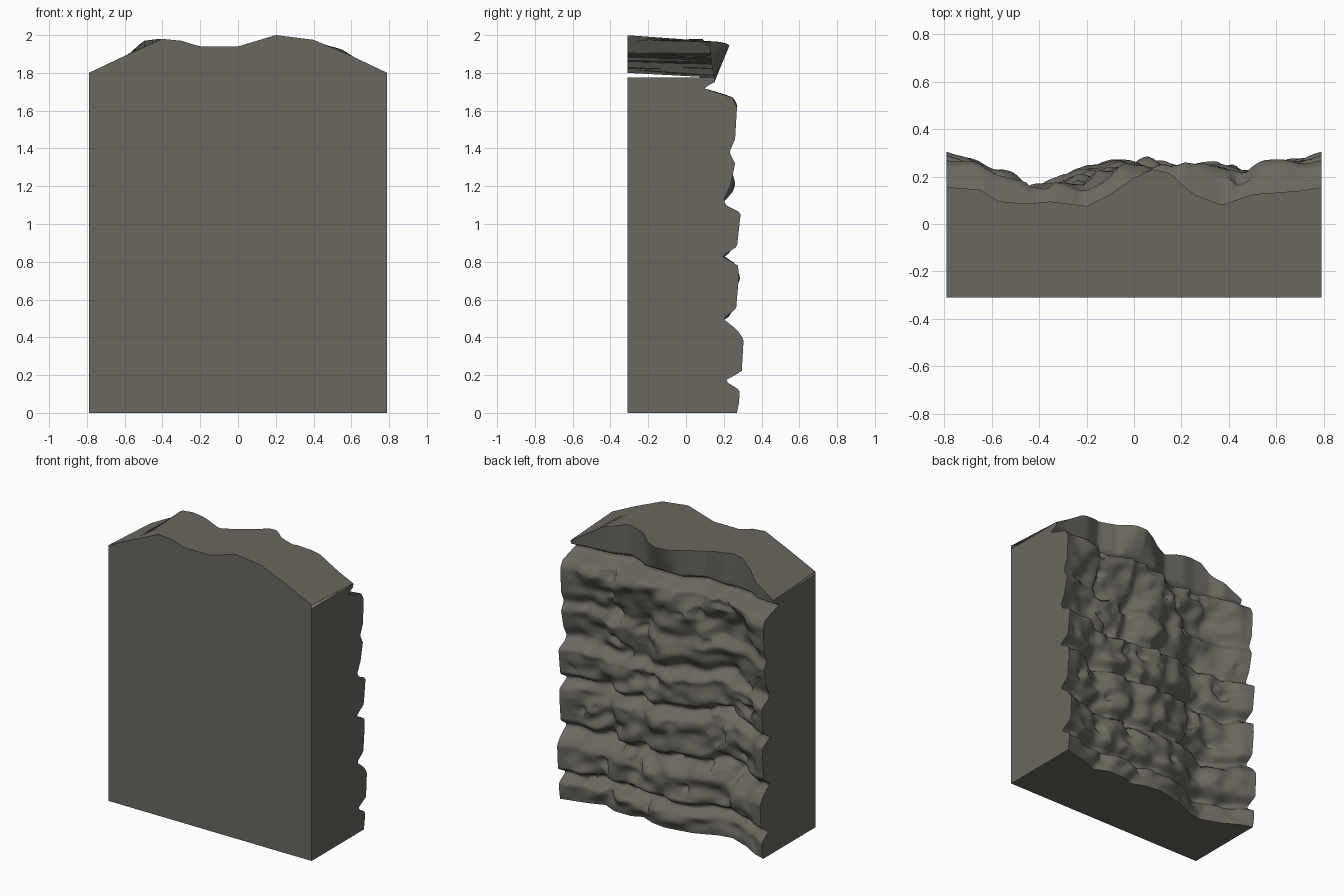
import bpy
from math import sin
from mathutils import noise, Vector

if "Cube" in bpy.data.objects:
    bpy.data.objects.remove(bpy.data.objects["Cube"])

NX, NZ, NLIP = 80, 110, 12
HALF, FRONT, LIP_Z = 0.79, -0.31, 1.75

# Key points (position, value) for the outlines
FRONT_TOP = [(-.79, 1.80), (-.6, 1.89), (-.4, 1.98), (-.3, 1.97), (-.2, 1.94), (0, 1.94),
             (.2, 2.0), (.4, 1.975), (.6, 1.89), (.79, 1.80)]
BACK_TOP = [(-.79, 1.775), (-.6, 1.88), (-.5, 1.97), (-.42, 1.98), (-.3, 1.96), (-.2, 1.93),
            (0, 1.93), (.2, 1.965), (.4, 1.965), (.55, 1.925), (.65, 1.86), (.79, 1.775)]
RIM = [(-.79, .16), (-.65, .15), (-.57, .10), (-.45, .09), (-.35, .10), (-.2, .08), (-.1, .13),
       (0, .2), (.08, .235), (.15, .22), (.25, .13), (.37, .085), (.5, .13), (.7, .145), (.79, .16)]
BULGE = [(-.79, .31), (-.7, .28), (-.6, .22), (-.45, .165), (-.35, .185), (-.2, .25), (0, .285),
         (.1, .27), (.2, .23), (.27, .265), (.4, .265), (.5, .22), (.6, .26), (.79, .31)]
STRATA = [(0, .27), (.05, .28), (.12, .285), (.17, .205), (.22, .295), (.39, .305), (.44, .27),
          (.5, .195), (.55, .265), (.72, .28), (.78, .275), (.83, .19), (.88, .27), (1.06, .29),
          (1.1, .21), (1.13, .2), (1.2, .235), (1.32, .26), (1.38, .23), (1.45, .26), (1.62, .27),
          (1.67, .245), (1.72, .09), (1.75, .15), (1.775, .155)]


def lerp_table(table, t):
    t = min(max(t, table[0][0]), table[-1][0])
    for (a, p), (b, q) in zip(table, table[1:]):
        if t <= b:
            return p + (q - p) * (t - a) / (b - a)
    return table[-1][1]


def smooth(a, b, t):
    t = min(max((t - a) / (b - a), 0), 1)
    return t * t * (3 - 2 * t)


def cliff_point(i, j):
    x = -HALF + 2 * HALF * i / NX
    lip = max(0, j - NZ) / NLIP          # 0..1 over the overhanging lip
    z = LIP_Z * min(j / NZ, 1)
    fade = smooth(0, .18, HALF - abs(x))
    ends = smooth(0, .1, z) * smooth(0, .12, LIP_Z - z)
    # layers wander up and down across the wall, less so near foot and lip
    wander = fade * smooth(.15, .6, z) * smooth(0, .25, 1.7 - z)
    n = noise.noise(Vector((x * 2.2, 3.1, z * 1.5)))
    step = .03 * (smooth(-.33, -.27, x) - smooth(.12, .2, x))
    strata = lerp_table(STRATA, z + wander * (.06 * n + .025 * sin(x * 5) + step))
    # each layer slides a little sideways
    slide = .07 * fade * ends * noise.noise(Vector((2.2, .4, z * 4)))
    rim = lerp_table(RIM, x) - .16
    under = min(0, rim)
    wall = lerp_table(BULGE, x + slide) - .31
    blend = smooth(1.5, 1.72, z)
    y = strata + wall * (1 - blend) + (under + (rim - under) * lip) * blend
    y += .005 * lip
    # broken blocks and small pits
    rough = .045 * noise.noise(Vector((x * 5, 7.7, z * 4)))
    rough += .04 * noise.noise(Vector((x * 9 + z * 3, 1.3, z * 11)))
    rough -= .04 * smooth(.35, .55, noise.noise(Vector((x * 10, 5.5, z * 10))))
    y += fade * ends * (rough - .005)
    return (x, y, z + (lerp_table(BACK_TOP, x) - LIP_Z) * lip)


def make(name, verts, faces, mat, is_smooth=False):
    me = bpy.data.meshes.new(name)
    me.from_pydata(verts, [], faces)
    me.materials.append(mat)
    ob = bpy.data.objects.new(name, me)
    bpy.context.collection.objects.link(ob)
    if is_smooth:
        me.polygons.foreach_set("use_smooth", [True] * len(me.polygons))
    return ob


rock = bpy.data.materials.new("grey brown rock")
rock.diffuse_color = (0.145, 0.136, 0.114, 1)
rock.use_nodes = True
rock.node_tree.nodes["Principled BSDF"].inputs["Base Color"].default_value = rock.diffuse_color

# Rough cliff wall at the back
ROWS = NZ + NLIP
grid = [[cliff_point(i, j) for i in range(NX + 1)] for j in range(ROWS + 1)]
W = NX + 1
make("cliff_wall", [p for row in grid for p in row],
     [(j * W + i, (j + 1) * W + i, (j + 1) * W + i + 1, j * W + i + 1)
      for j in range(ROWS) for i in range(NX)], rock, True)

# Flat front panel
front = [(HALF, FRONT, 0)] + [(x, FRONT, z) for x, z in reversed(FRONT_TOP)] + [(-HALF, FRONT, 0)]
make("front_panel", front, [tuple(range(len(front)))[::-1]], rock)

# Top and base, running from the front edge to the cliff edge, both shaded as level ground
for name, row, profile in (("top_surface", grid[-1], FRONT_TOP), ("base", grid[0], [(-1, 0), (1, 0)])):
    edge = [(p[0], FRONT, lerp_table(profile, p[0])) for p in row]
    faces = [(i, i + 1, W + i + 1, W + i) for i in range(NX)]
    ob = make(name, edge + row, faces, rock, True)
    ob.data.normals_split_custom_set_from_vertices([(0, 0, 1)] * len(ob.data.vertices))

# Flat side panels following the cliff outline
for name, i in (("left_side", 0), ("right_side", NX)):
    x = grid[0][i][0]
    verts = [(x, FRONT, row[i][2]) for row in grid] + [row[i] for row in grid]
    H = ROWS + 1
    faces = [(j, H + j, H + j + 1, j + 1) for j in range(ROWS)]
    if i == 0:
        faces = [f[::-1] for f in faces]
    make(name, verts, faces, rock)
